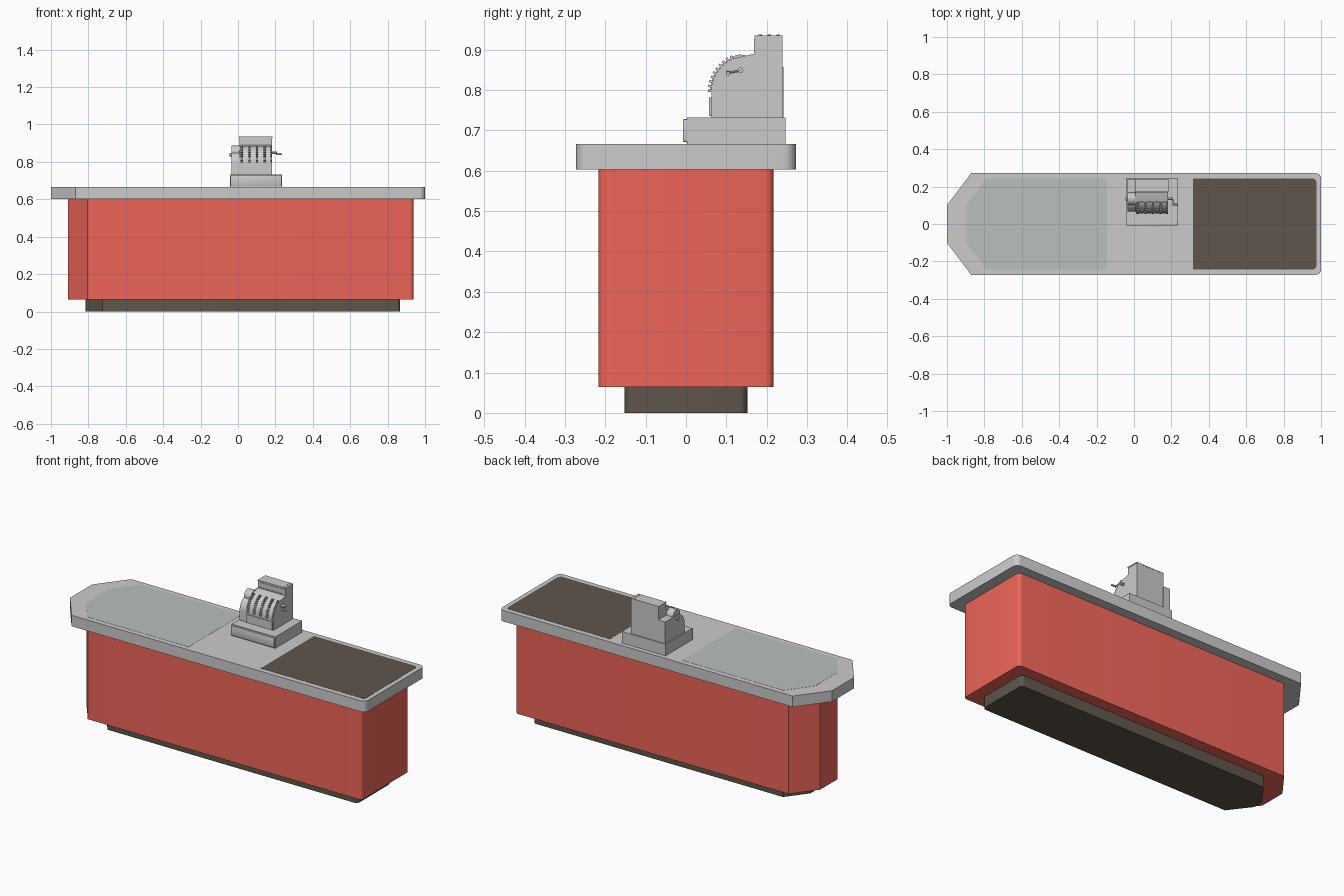
import bpy, bmesh
from math import sin, cos, radians
from mathutils import Matrix, Vector

if "Cube" in bpy.data.objects:
    bpy.data.objects.remove(bpy.data.objects["Cube"])


def material(name, rgb):
    m = bpy.data.materials.new(name)
    m.diffuse_color = (*rgb, 1)
    m.use_nodes = True
    m.node_tree.nodes["Principled BSDF"].inputs["Base Color"].default_value = m.diffuse_color
    return m


RED = material("red_panel", (0.86, 0.13, 0.10))
DARK = material("dark_rubber", (0.113, 0.091, 0.072))
PALE = material("pale_plate", (0.49, 0.525, 0.508))


def finish(name, bm, mat=None):
    bmesh.ops.recalc_face_normals(bm, faces=bm.faces)
    me = bpy.data.meshes.new(name)
    bm.to_mesh(me)
    bm.free()
    ob = bpy.data.objects.new(name, me)
    bpy.context.collection.objects.link(ob)
    if mat:
        me.materials.append(mat)
    return ob


def prism(name, pts, lo, hi, axis="z", mat=None):
    """Extrude a 2D outline: (x, y) along z, or (y, z) along x."""
    bm = bmesh.new()
    put = (lambda p, h: (p[0], p[1], h)) if axis == "z" else (lambda p, h: (h, p[0], p[1]))
    face = bm.faces.new([bm.verts.new(put(p, lo)) for p in pts])
    geo = bmesh.ops.extrude_face_region(bm, geom=[face])["geom"]
    shift = Vector(put((0, 0), hi - lo))
    bmesh.ops.translate(bm, vec=shift, verts=[g for g in geo if isinstance(g, bmesh.types.BMVert)])
    return finish(name, bm, mat)


def add_box(bm, x, y, z, rot=Matrix()):
    """Box from three (min, max) ranges, turned about its own centre."""
    mid = Vector([(r[0] + r[1]) / 2 for r in (x, y, z)])
    size = [r[1] - r[0] for r in (x, y, z)]
    m = Matrix.Translation(mid) @ rot @ Matrix.Diagonal((*size, 1))
    bmesh.ops.create_cube(bm, size=1, matrix=m)


def box(name, x, y, z, bevel=0):
    bm = bmesh.new()
    add_box(bm, x, y, z)
    if bevel:
        bmesh.ops.bevel(bm, geom=bm.edges[:], offset=bevel, segments=2, affect="EDGES", profile=0.5)
    return finish(name, bm)


def rod(name, a, b, r, segments=12):
    a, b = Vector(a), Vector(b)
    bm = bmesh.new()
    m = Matrix.Translation((a + b) / 2) @ (b - a).to_track_quat("Z", "Y").to_matrix().to_4x4()
    bmesh.ops.create_cone(bm, cap_ends=True, segments=segments, radius1=r, radius2=r,
                          depth=(b - a).length, matrix=m)
    return finish(name, bm)


def arc(cx, cy, r, start, end, n):
    return [(cx + r * cos(radians(start + (end - start) * i / n)),
             cy + r * sin(radians(start + (end - start) * i / n))) for i in range(n + 1)]


def counter_outline(x0, x1, half, cut, r):
    """Left end chamfered at both corners, right end rounded."""
    tip = half - cut * 1.32
    return ([(x0, tip), (x0, -tip), (x0 + cut, -half)]
            + arc(x1 - r, -half + r, r, -90, 0, 5)
            + arc(x1 - r, half - r, r, 0, 90, 5) + [(x0 + cut, half)])


# Counter
prism("plinth", counter_outline(-0.815, 0.867, 0.152, 0.09, 0.02), 0, 0.064, mat=DARK)
prism("counter_body", counter_outline(-0.91, 0.938, 0.217, 0.105, 0.02), 0.064, 0.603, mat=RED)
prism("counter_top", counter_outline(-1, 1, 0.272, 0.13, 0.03), 0.603, 0.666)

# Conveyor belt and packing plate, almost flush with the top
belt = ([(0.315, 0.243), (0.315, -0.243)] + arc(0.955, -0.223, 0.02, -90, 0, 4)
        + arc(0.955, 0.223, 0.02, 0, 90, 4))
prism("conveyor_belt", belt, 0.66, 0.6668, mat=DARK)
plate = [(-0.895, 0.104), (-0.895, -0.104), (-0.79, -0.243),
         (-0.145, -0.243), (-0.145, 0.243), (-0.79, 0.243)]
prism("packing_plate", plate, 0.66, 0.6668, mat=PALE)

# Register base and drawer
box("register_base", (-0.042, 0.236), (0.002, 0.246), (0.664, 0.732))
box("drawer_front", (-0.041, 0.235), (-0.008, 0.01), (0.671, 0.728), bevel=0.004)

# Register body: curved key bank rising to an upright display housing
CY, CZ, R = 0.153, 0.795, 0.09
bank = arc(CY, CZ, R, 180, 112, 10)
body = ([(0.063, 0.732)] + bank
        + [(0.171, 0.890), (0.171, 0.928), (0.239, 0.928), (0.239, 0.732)])
prism("register_body", body, 0.008, 0.182, "x")
box("register_cap", (0.006, 0.184), (0.170, 0.2395), (0.928, 0.935))
box("front_plate", (0.012, 0.178), (0.057, 0.07), (0.735, 0.782))

# Raised strips between the key columns
KEY_X = (0.020, 0.061, 0.102, 0.143)
for i, x in enumerate(KEY_X):
    strip = arc(CY, CZ, R + 0.003, 180, 112, 10) + arc(CY, CZ, R - 0.005, 112, 180, 10)
    prism(f"key_strip_{i + 1}", strip, x + 0.009, x + 0.032, "x")

# Keys
bm = bmesh.new()
for x in KEY_X + (0.178,):
    w = 0.004 if x > 0.15 else 0.006
    for k in range(10):
        a = radians(178 - k * 7)
        y, z = CY + (R + 0.003) * cos(a), CZ + (R + 0.003) * sin(a)
        add_box(bm, (x - w, x + w), (y - 0.006, y + 0.006), (z - 0.003, z + 0.003),
                Matrix.Rotation(a, 4, "X"))
finish("keys", bm)

# Display frame around the window
bm = bmesh.new()
for x, z in (((0.010, 0.018), (0.892, 0.926)), ((0.172, 0.180), (0.892, 0.926)),
             ((0.018, 0.172), (0.918, 0.926)), ((0.018, 0.172), (0.892, 0.897))):
    add_box(bm, x, (0.1685, 0.173), z)
finish("display_frame", bm)

# Studs on the cap
for i, y in enumerate((0.184, 0.206, 0.228)):
    rod(f"cap_stud_{i + 1}", (0.168, y, 0.932), (0.168, y, 0.937), 0.004, 8)

# Receipt printer on the left side, with its paper roll
printer = ([(0.066, 0.732)] + arc(0.135, 0.788, 0.069, 180, 90, 8)
           + [(0.241, 0.857), (0.241, 0.732)])
prism("receipt_printer", printer, -0.036, 0.009, "x")
rod("paper_roll", (-0.034, 0.135, 0.855), (0.009, 0.135, 0.855), 0.033, 20)
rod("roll_knob", (-0.046, 0.135, 0.838), (-0.03, 0.135, 0.838), 0.009)

# Crank on the right side
rod("crank_shaft", (0.178, 0.135, 0.849), (0.209, 0.135, 0.849), 0.007)
rod("crank_arm", (0.206, 0.137, 0.849), (0.210, 0.104, 0.842), 0.003, 8)
rod("crank_handle", (0.205, 0.104, 0.843), (0.235, 0.104, 0.841), 0.005)

# Smooth the curves, keep the hard edges
bpy.ops.object.select_all(action="SELECT")
bpy.context.view_layer.objects.active = bpy.data.objects["register_body"]
bpy.ops.object.shade_smooth_by_angle(angle=radians(30))
